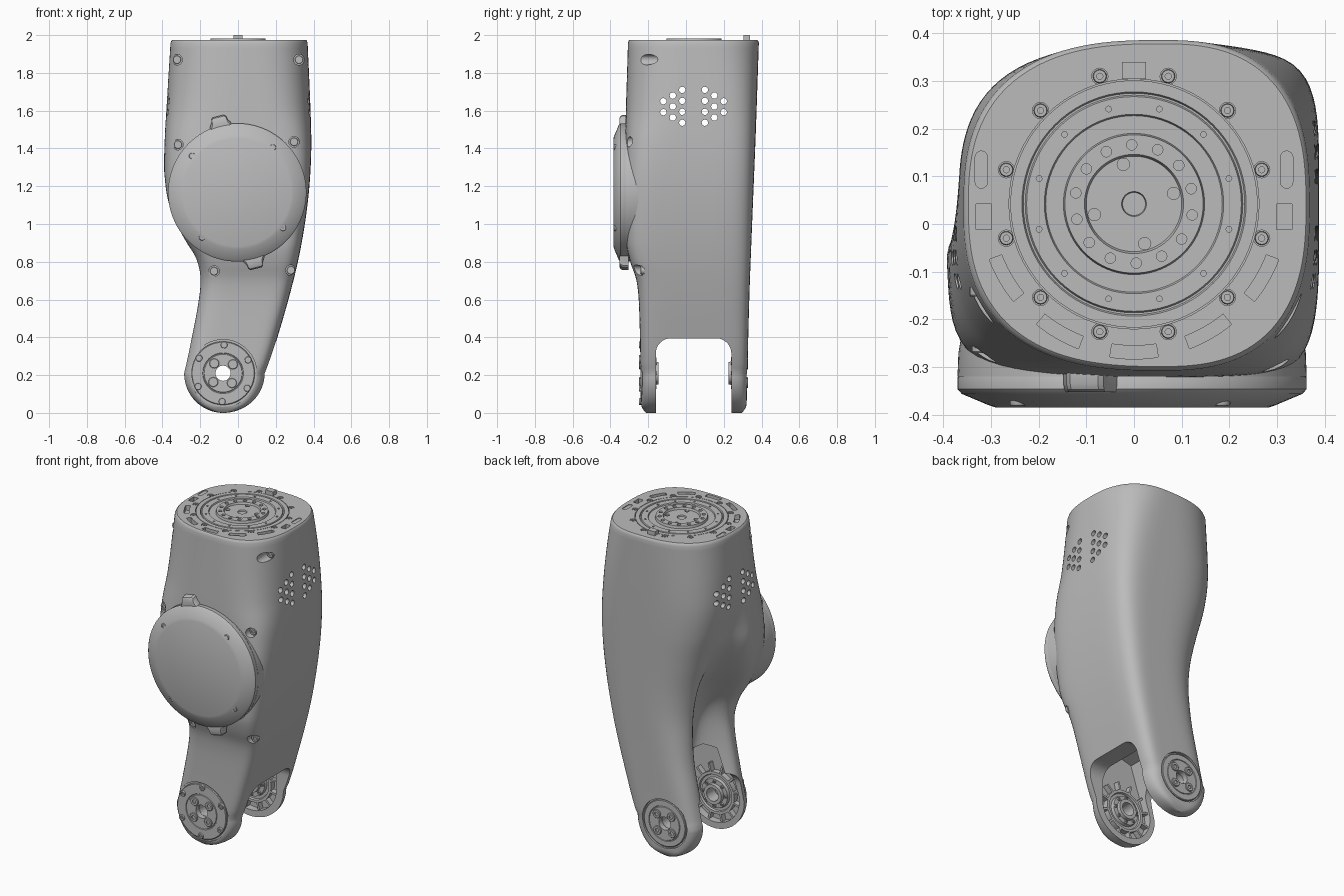
import bpy, bmesh
from math import sin, cos, pi, radians, sqrt, exp
from mathutils import Vector, Matrix

cube = bpy.data.objects.get("Cube")
if cube:
    bpy.data.objects.remove(cube, do_unlink=True)

grey = bpy.data.materials.new("satin_grey")
grey.use_nodes = True
grey.diffuse_color = (0.5, 0.5, 0.5, 1)
grey.node_tree.nodes["Principled BSDF"].inputs["Base Color"].default_value = (0.5, 0.5, 0.5, 1)

FRONT, BACK, UP, SIDE = Vector((0, -1, 0)), Vector((0, 1, 0)), Vector((0, 0, 1)), Vector((1, 0, 0))
HUB_X, HUB_Z, END_R = -0.079, 0.21, 0.21
TOP_Y, TOP_Z = 0.042, 1.975


def finish(name, bm):
    """Turn a bmesh into an object."""
    bmesh.ops.recalc_face_normals(bm, faces=bm.faces)
    mesh = bpy.data.meshes.new(name)
    bm.to_mesh(mesh)
    bm.free()
    mesh.materials.append(grey)
    obj = bpy.data.objects.new(name, mesh)
    bpy.context.collection.objects.link(obj)
    return obj


def smooth(obj):
    bpy.ops.object.select_all(action='DESELECT')
    obj.select_set(True)
    bpy.context.view_layer.objects.active = obj
    bpy.ops.object.shade_smooth_by_angle(angle=radians(32))


def skin(bm, rings, closed=False):
    """Bridge vertex rings, then cap them or close the loop."""
    count = len(rings[0])
    pairs = list(zip(rings, rings[1:])) + ([(rings[-1], rings[0])] if closed else [])
    for low, high in pairs:
        for i in range(count):
            j = (i + 1) % count
            bm.faces.new((low[i], low[j], high[j], high[i]))
    if not closed:
        bm.faces.new(rings[0][::-1])
        bm.faces.new(rings[-1])


def lathe(bm, profile, centre, axis, closed=False, sides=32):
    """Revolve (radius, height) pairs about an axis."""
    place = Matrix.Translation(centre) @ UP.rotation_difference(axis).to_matrix().to_4x4()
    turns = [2 * pi * i / sides for i in range(sides)]
    skin(bm, [[bm.verts.new(place @ Vector((r * cos(a), r * sin(a), h))) for a in turns]
              for r, h in profile], closed)


def rod(bm, radius, centre, axis, length, sides=20):
    lathe(bm, [(radius, 0), (radius, length)], centre, axis, sides=sides)


def screw(bm, radius, centre, axis):
    """Cap screw with a socket."""
    lathe(bm, [(radius * 0.45, -0.007), (radius * 0.45, 0), (radius * 0.9, 0),
               (radius, -0.003), (radius, -0.02)], centre, axis, sides=16)


def prism(bm, outline, place, start, end):
    skin(bm, [[bm.verts.new(place(u, v, w)) for u, v in outline] for w in (start, end)])


def along_y(u, v, w):
    return Vector((u, w, v))


def along_z(u, v, w):
    return Vector((u, v, w))


def block(bm, x, y, z, hx, hy, hz):
    prism(bm, [(x - hx, y - hy), (x + hx, y - hy), (x + hx, y + hy), (x - hx, y + hy)], along_z, z - hz, z + hz)


def arc(cx, cy, r, start, end, steps=8):
    angles = [radians(start + (end - start) * i / steps) for i in range(steps + 1)]
    return [(cx + r * cos(a), cy + r * sin(a)) for a in angles]


def around(count, radius, start=0):
    return arc(0, 0, radius, start, start + 360, count)[:-1]


def curve(points, z):
    """Smooth interpolation through (height, value) pairs."""
    z = min(max(z, points[0][0]), points[-1][0])
    k = next(i for i in range(len(points) - 1) if z <= points[i + 1][0])

    def slope(i):
        a, b = points[max(i - 1, 0)], points[min(i + 1, len(points) - 1)]
        return (b[1] - a[1]) / (b[0] - a[0])
    (z0, v0), (z1, v1) = points[k], points[k + 1]
    span = z1 - z0
    t = (z - z0) / span
    s = t * t * (3 - 2 * t)
    return (v0 + (v1 - v0) * s + span * (slope(k) * t * (1 - t) ** 2 - slope(k + 1) * t * t * (1 - t)))


# Body outline by height
right_edge = [(.21, .145), (.3, .178), (.4, .209), (.6, .267), (.8, .317), (1, .354), (1.2, .378), (1.4, .388), (1.6, .384), (1.97, .368)]
left_front = [(.21, -.289), (.4, -.25), (.6, -.213), (.72, -.203), (.82, -.225), (.92, -.285),
              (1.05, -.35), (1.2, -.385), (1.4, -.39), (1.7, -.375), (1.97, -.357)]
left_back = [(.21, -.289), (.4, -.25), (.6, -.215), (.8, -.21), (1, -.235), (1.2, -.285), (1.4, -.34), (1.6, -.367), (1.97, -.357)]
front_edge = [(0, -.237), (.55, -.248), (.7, -.262), (.8, -.295), (.9, -.315), (1.4, -.322), (1.97, -.307)]
back_edge = [(0, .32), (.6, .335), (1, .35), (1.5, .37), (1.97, .386)]
front_square = [(0, 7), (.6, 6), (1.2, 5.5), (1.4, 4.5), (1.6, 3.2), (1.97, 2.6)]
back_right_square = [(0, 7), (.5, 5.5), (.9, 5.2), (1.4, 5), (1.97, 2.6)]
back_left_square = [(0, 7), (.5, 5), (.9, 3.4), (1.5, 3.1), (1.97, 2.6)]
hollow_depth = [(.21, 0), (.35, .15), (.5, .18), (.7, .145), (.95, .1), (1.1, .045), (1.27, 0), (1.4, 0), (1.97, 0)]


def section(bm, z, inset=1.0, sides=128):
    right, lf, lb = (curve(c, z) for c in (right_edge, left_front, left_back))
    if z < HUB_Z:
        # Round fork end, a little fuller on the right
        half = sqrt(max(END_R ** 2 - (HUB_Z - z) ** 2, 0.0001))
        right, lf, lb = HUB_X + half * (right - HUB_X) / END_R, HUB_X - half, HUB_X - half
    # Soft rounding of the fork tips
    tuck = 0.025 * max(0, 1 - z / 0.05) ** 2
    front, back = curve(front_edge, z) + tuck, curve(back_edge, z) - tuck
    mid_x, mid_y, half_y = (right + lb) / 2 + 0.05 * (z > HUB_Z), (front + back) / 2, (back - front) / 2
    ring = []
    for i in range(sides):
        c, s = cos(2 * pi * i / sides), sin(2 * pi * i / sides)
        n = curve(front_square if s < 0 else back_right_square if c > 0 else back_left_square, z)
        r = inset / (abs(c) ** n + abs(s) ** n) ** (1 / n)
        y = mid_y + half_y * r * s
        # The left wall steps from the back column to the motor housing, with a hollow between
        blend = min(max((0.22 - r * s) / 0.5, 0), 1)
        blend = blend * blend * (3 - 2 * blend)
        left = lb + (lf - lb) * blend + curve(hollow_depth, z) * exp(-((y - 0.04) / 0.13) ** 4)
        width = right - mid_x if c > 0 else mid_x - left
        ring.append(bm.verts.new((mid_x + width * r * c, y, z)))
    return ring


bm = bmesh.new()
heights = [HUB_Z - END_R * cos(pi / 2 * i / 16) for i in range(16)]
heights += [HUB_Z + (1.958 - HUB_Z) * i / 64 for i in range(65)]
skin(bm, [section(bm, z) for z in heights] + [section(bm, 1.97, 0.99), section(bm, TOP_Z, 0.976)])
body = finish("leg_body", bm)


def cut(target, bm):
    """Subtract a cutter mesh from a part."""
    cutter = finish("cutter", bm)
    cutter.hide_render = True
    bpy.context.view_layer.objects.active = target
    mod = target.modifiers.new("cut", 'BOOLEAN')
    mod.operation, mod.solver, mod.object = 'DIFFERENCE', 'EXACT', cutter
    bpy.ops.object.modifier_apply(modifier=mod.name)
    bpy.data.objects.remove(cutter, do_unlink=True)


# Fork slot
bm = bmesh.new()
prism(bm, [(-.16, -.1), (.24, -.1)] + arc(.16, .315, .08, 0, 90) + arc(-.08, .315, .08, 90, 180),
      lambda u, v, w: Vector((w, u, v)), -1, 1)
cut(body, bm)

# Fork cavity, hub recesses, vents, screw seats and top recesses
body_screws = [(-.323, -.142, 1.87), (.323, -.142, 1.87), (-.318, -.26, 1.42),
               (.297, -.27, 1.435), (-.127, -.25, .75), (.28, -.23, .755)]
bm = bmesh.new()
prism(bm, arc(HUB_X, HUB_Z, .172, 170, 370, 30) + [(.1, .46), (-.08, .56), (-.15, .54)], along_y, -.205, .285)
rod(bm, .178, (HUB_X, -.229, HUB_Z), FRONT, .2, 48)
rod(bm, .15, (HUB_X, .31, HUB_Z), BACK, .2, 48)
for column, (offset, top, count) in enumerate([(.06, 1.71, 4), (.11, 1.68, 3), (.16, 1.65, 2)]):
    for row in range(count):
        for y in (.04 - offset, .04 + offset):
            rod(bm, .017, (-1, y, top - .058 * row), SIDE, 2, 12)
for spot in body_screws:
    rod(bm, .028, spot, FRONT, .5)
rod(bm, .262, (0, TOP_Y, TOP_Z - .016), UP, .1, 64)
for angle in (-150, -120, -90, -60, -30):
    prism(bm, arc(0, TOP_Y, .325, angle - 9, angle + 9) + arc(0, TOP_Y, .297, angle + 9, angle - 9),
          along_z, TOP_Z - .03, TOP_Z + .1)
for side in (-1, 1):
    block(bm, side * .315, .015, TOP_Z, .016, .027, .025)
    prism(bm, arc(side * .32, .14, .013, 0, 180) + arc(side * .32, .088, .013, 180, 360), along_z, TOP_Z - .004, TOP_Z + .1)
cut(body, bm)

# Axle bore through both prongs and screw seats around the flange
bm = bmesh.new()
rod(bm, .042, (HUB_X, 1, HUB_Z), FRONT, 2, 32)
for dx, dy in around(12, .277, 15):
    rod(bm, .017, (dx, TOP_Y + dy, TOP_Z - .012), UP, .1)
cut(body, bm)
smooth(body)

# Motor housing flaring out of the body
bm = bmesh.new()
cover = Vector((-.004, -.29, 1.167))
lathe(bm, [(.2, -.25), (.285, -.2), (.33, -.14), (.354, -.08), (.364, -.02), (.366, .03)], cover, FRONT, sides=96)
smooth(finish("motor_housing", bm))

# Round cover on the front with two pry tabs
bm = bmesh.new()
lathe(bm, [(.36, .02), (.366, .032), (.366, .056), (.357, .066), (.3, .09), (.285, .095)], cover, FRONT, sides=96)
for angle in (radians(104), radians(284)):
    turn = Matrix.Rotation(angle, 2)
    rings = []
    for y, scale in [(-.305, 1), (-.335, 1), (-.347, .985), (-.352, .96)]:
        tab = [turn @ (Vector(p) * scale) for p in [(.33, -.065), (.37, -.056), (.388, -.045), (.408, -.04), (.416, -.03),
                                                    (.416, .03), (.408, .04), (.388, .045), (.37, .056), (.33, .065)]]
        rings.append([bm.verts.new((cover.x + p.x, y, cover.z + p.y)) for p in tab])
    skin(bm, rings)
for x, z in [(-.243, 1.36), (.185, 1.405), (.238, .98), (-.19, .93)]:
    screw(bm, .017, (x, -.38, z), FRONT)
smooth(finish("motor_cover", bm))

# Body screws
bm = bmesh.new()
for x, y, z in body_screws:
    screw(bm, .022, (x, y - .01, z), FRONT)
smooth(finish("body_screws", bm))

# Hub plates on the outer faces of the fork
for name, y, axis, rim in [("front_hub", -.226, FRONT, .168), ("back_hub", .306, BACK, .142)]:
    bm = bmesh.new()
    lathe(bm, [(.04, 0), (rim, 0), (rim, .012), (rim - .004, .015), (.108, .015), (.106, .011),
               (.102, .011), (.1, .015), (.04, .015)], (HUB_X, y, HUB_Z), axis, True, 48)
    for dx, dz in around(4, .07, 42):
        screw(bm, .026, (HUB_X + dx, y + axis.y * .023, HUB_Z + dz), axis)
    if axis == FRONT:
        for dx, dz in around(6, .15, 28):
            screw(bm, .018, (HUB_X + dx, y + axis.y * .023, HUB_Z + dz), axis)
    smooth(finish(name, bm))

# Stepped bearings and stiffening ribs inside the fork
for name, y, axis in [("front_bearing", -.207, BACK), ("back_bearing", .287, FRONT)]:
    bm = bmesh.new()
    lathe(bm, [(.04, 0), (.128, 0), (.128, .035), (.112, .035), (.108, .024), (.092, .024),
               (.088, .042), (.062, .042), (.06, .062), (.04, .062)], (HUB_X, y, HUB_Z), axis, True, 48)
    for dx, dz in around(8, .075):
        screw(bm, .01, (HUB_X + dx, y + axis.y * .05, HUB_Z + dz), axis)
    for dx, dz in around(12, 1, 15):
        inner, outer, half = .122, .178, .006
        rib = [(inner, -half), (outer, -half), (outer, half), (inner, half)]
        prism(bm, [(HUB_X + u * dx - v * dz, HUB_Z + u * dz + v * dx) for u, v in rib], along_y, y, y + axis.y * .035)
    smooth(finish(name, bm))

# Output flange on the top, with bolt holes
bm = bmesh.new()
lathe(bm, [(.259, -.03), (.259, 0), (.235, 0), (.232, -.006), (.228, -.006), (.225, 0), (.188, 0), (.185, -.007),
           (.148, -.007), (.145, .008), (.104, .008), (.1, -.004), (.026, -.004), (.024, -.012)],
      (0, TOP_Y, TOP_Z), UP, sides=80)
flange = finish("output_flange", bm)
bm = bmesh.new()
for count, ring, size in [(12, .206, .006), (14, .124, .011), (4, .086, .013)]:
    for dx, dy in around(count, ring, 15):
        rod(bm, size, (dx, TOP_Y + dy, TOP_Z - .014), UP, .1, 14)
cut(flange, bm)
smooth(flange)

# Flange screws
bm = bmesh.new()
for dx, dy in around(12, .277, 15):
    screw(bm, .0145, (dx, TOP_Y + dy, TOP_Z - .002), UP)
smooth(finish("flange_screws", bm))

# Locating key behind the flange
bm = bmesh.new()
block(bm, 0, .322, 1.98, .025, .018, .02)
finish("locating_key", bm)
